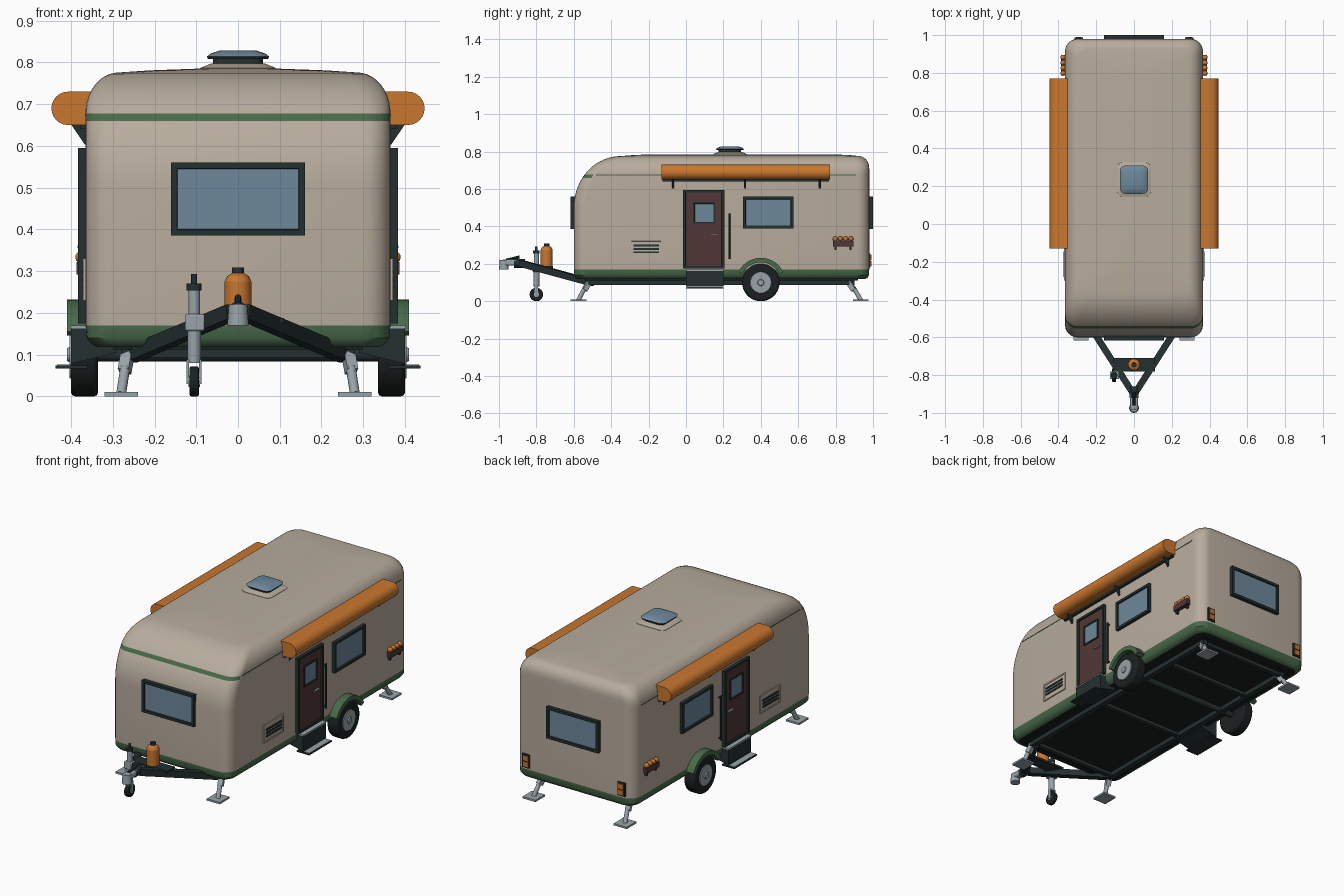
import bpy, bmesh, math
from mathutils import Vector, Matrix

if "Cube" in bpy.data.objects:
    bpy.data.objects.remove(bpy.data.objects["Cube"])


def material(name, r, g, b):
    m = bpy.data.materials.new(name)
    m.diffuse_color = [((c / 255 + 0.055) / 1.055) ** 2.4 for c in (r, g, b)] + [1]
    m.use_nodes = True
    m.node_tree.nodes["Principled BSDF"].inputs["Base Color"].default_value = m.diffuse_color
    return m


BEIGE = material("beige shell", 184, 172, 157)
GREEN = material("green trim", 72, 106, 74)
DARK = material("dark frame", 36, 48, 48)
GLASS = material("blue glass", 110, 136, 155)
ORANGE = material("orange", 202, 119, 46)
MAROON = material("maroon", 82, 54, 54)
GREY = material("light grey metal", 152, 163, 168)
TYRE = material("black rubber", 27, 32, 32)


def finish(bm, name, mats, mirror=False, bevel=0, segs=2):
    """Turn a bmesh in world coordinates into an object, optionally mirrored in x."""
    bmesh.ops.recalc_face_normals(bm, faces=bm.faces)
    me = bpy.data.meshes.new(name)
    bm.to_mesh(me)
    bm.free()
    ob = bpy.data.objects.new(name, me)
    bpy.context.collection.objects.link(ob)
    for m in (mats if isinstance(mats, (list, tuple)) else [mats]):
        me.materials.append(m)
    if bevel:
        mod = ob.modifiers.new("bevel", "BEVEL")
        mod.width, mod.segments = bevel, segs
    if mirror:
        ob.modifiers.new("mirror", "MIRROR").use_mirror_merge = False
    return ob


def cube(bm, xs, ys, zs):
    lo, hi = Vector((xs[0], ys[0], zs[0])), Vector((xs[1], ys[1], zs[1]))
    mat = Matrix.Translation((lo + hi) / 2) @ Matrix.Diagonal((*(hi - lo), 1))
    bmesh.ops.create_cube(bm, size=1, matrix=mat)


def box(name, xs, ys, zs, mat, mirror=False, bevel=0, segs=2):
    bm = bmesh.new()
    cube(bm, xs, ys, zs)
    return finish(bm, name, mat, mirror, bevel, segs)


def panel(name, xs, ys, zs, facing, frame, fill, inset, depth, mirror=False):
    """Framed plate: the outward face is inset, sunk and given the fill colour."""
    bm = bmesh.new()
    cube(bm, xs, ys, zs)
    bm.normal_update()
    f = max(bm.faces, key=lambda f: f.normal.dot(Vector(facing)))
    bmesh.ops.inset_region(bm, faces=[f], thickness=inset)
    bmesh.ops.inset_region(bm, faces=[f], thickness=0.002, depth=-depth)
    f.material_index = 1
    return finish(bm, name, [frame, fill], mirror)


def rod(name, p0, p1, r0, mat, r1=None, sides=20, mirror=False, bevel=0):
    """Round rod or cone; four sides give a square beam."""
    p0, p1 = Vector(p0), Vector(p1)
    d = p1 - p0
    mtx = Matrix.Translation((p0 + p1) / 2) @ d.to_track_quat("Z", "Y").to_matrix().to_4x4()
    if sides == 4:
        mtx = mtx @ Matrix.Rotation(math.pi / 4, 4, "Z")
    bm = bmesh.new()
    bmesh.ops.create_cone(bm, cap_ends=True, segments=sides, radius1=r0,
                          radius2=r0 if r1 is None else r1, depth=d.length, matrix=mtx)
    return finish(bm, name, mat, mirror, bevel)


def prism(name, pts, place, a, b, mat, mirror=False):
    """Extrude a 2D outline; place(u, v, w) gives the 3D point."""
    bm = bmesh.new()
    A, B = ([bm.verts.new(place(u, v, w)) for u, v in pts] for w in (a, b))
    bm.faces.new(A)
    bm.faces.new(B)
    for i in range(len(pts)):
        j = (i + 1) % len(pts)
        bm.faces.new((A[i], A[j], B[j], B[i]))
    return finish(bm, name, mat, mirror)


def rounded_plan(w, y0, y1, r, n=6):
    pts = []
    for k, (cx, cy) in enumerate([(w - r, y1 - r), (r - w, y1 - r), (r - w, y0 + r), (w - r, y0 + r)]):
        for i in range(n + 1):
            t = math.pi / 2 * (k + i / n)
            pts.append((cx + r * math.cos(t), cy + r * math.sin(t)))
    return pts


def loft(name, levels, mats, rule):
    """Stack of rounded rectangles (z, half width, y0, y1, radius)."""
    bm = bmesh.new()
    rings = [[bm.verts.new((x, y, z)) for x, y in rounded_plan(w, y0, y1, r)]
             for z, w, y0, y1, r in levels]
    for a, b in zip(rings, rings[1:]):
        for i in range(len(a)):
            j = (i + 1) % len(a)
            bm.faces.new((a[i], a[j], b[j], b[i]))
    bm.faces.new(rings[0])
    bm.faces.new(rings[-1])
    bm.normal_update()
    for f in bm.faces:
        f.material_index = rule(f.calc_center_median())
    return finish(bm, name, mats)


# Body shell: swept front, tight rear, green skirt and front stripe
def swell(z, z0, size):
    t = min(1, max(0, (z - z0) / (0.776 - z0)))
    return size * (1 - math.sqrt(1 - t * t))


levels = [(0.118, 0.335, -0.575, 0.955, 0.05), (0.125, 0.35, -0.59, 0.97, 0.06),
          (0.14, 0.362, -0.598, 0.978, 0.06)]
for z in (0.17, 0.3, 0.5, 0.53, 0.56, 0.59, 0.62, 0.645, 0.66, 0.678, 0.69, 0.705, 0.72,
          0.735, 0.748, 0.758, 0.766, 0.772, 0.775, 0.776):
    levels.append((z, 0.365 - swell(z, 0.68, 0.08), -0.6 + swell(z, 0.5, 0.25),
                   0.98 - swell(z, 0.71, 0.055), 0.065))
levels += [(0.781, 0.21, -0.29, 0.88, 0.06), (0.785, 0.1, -0.2, 0.8, 0.05)]


def shell_colour(c):
    if c.z < 0.119:
        return 2
    return 1 if c.z < 0.17 or (0.66 < c.z < 0.678 and c.y < -0.5) else 0


loft("body_shell", levels, [BEIGE, GREEN, TYRE], shell_colour)
box("side_stripe", (0.36, 0.3665), (-0.48, 0.91), (0.672, 0.677), GREEN, True)

# Roof vent
V = 0.235
loft("vent_base", [(0.775, 0.092, V - 0.092, V + 0.092, 0.03), (0.787, 0.09, V - 0.09, V + 0.09, 0.03),
                   (0.797, 0.065, V - 0.065, V + 0.065, 0.03)], [BEIGE], lambda c: 0)
loft("vent_neck", [(0.79, 0.06, V - 0.06, V + 0.06, 0.025), (0.812, 0.06, V - 0.06, V + 0.06, 0.025)],
     [DARK], lambda c: 0)
loft("vent_lid", [(0.808, 0.072, V - 0.072, V + 0.072, 0.03), (0.814, 0.075, V - 0.075, V + 0.075, 0.03),
                  (0.821, 0.066, V - 0.066, V + 0.066, 0.03), (0.828, 0.045, V - 0.045, V + 0.045, 0.025)],
     [DARK, GLASS], lambda c: int(c.z > 0.814))

# Windows
panel("front_window", (-0.16, 0.16), (-0.617, -0.56), (0.385, 0.56), (0, -1, 0), DARK, GLASS, 0.02, 0.008)
panel("rear_window", (-0.16, 0.16), (0.96, 1.0), (0.385, 0.56), (0, 1, 0), DARK, GLASS, 0.02, 0.008)
panel("side_window", (0.35, 0.382), (0.305, 0.575), (0.39, 0.56), (1, 0, 0), DARK, GLASS, 0.02, 0.008, True)

# Doors with window, handle and grab rail
panel("door", (0.35, 0.383), (-0.015, 0.205), (0.175, 0.595), (1, 0, 0), DARK, MAROON, 0.018, 0.008, True)
panel("door_window", (0.36, 0.381), (0.038, 0.155), (0.415, 0.53), (1, 0, 0), DARK, GLASS, 0.011, 0.003, True)
box("door_handle", (0.37, 0.385), (0.13, 0.17), (0.355, 0.362), GREY, True)
rod("grab_rail", (0.378, 0.232, 0.225), (0.378, 0.232, 0.47), 0.005, DARK, sides=8, mirror=True)
for z in (0.235, 0.46):
    rod("rail_mount", (0.36, 0.232, z), (0.38, 0.232, z), 0.005, DARK, sides=8, mirror=True)

# Entry steps
prism("step_box", [(0.40, 0.163), (0.36, 0.163), (0.29, 0.118), (0.29, 0.105), (0.40, 0.078)],
      lambda u, v, w: (u, w, v), 0.0, 0.2, DARK, True)
box("step_top_tread", (0.355, 0.402), (0, 0.2), (0.163, 0.17), GREY, True)
box("step_lower_tray", (0.36, 0.437), (0, 0.2), (0.067, 0.074), DARK, True)
box("step_lower_tread", (0.40, 0.434), (0.005, 0.195), (0.074, 0.077), GREY, True)

# Side service grille
panel("grille_frame", (0.355, 0.371), (-0.30, -0.125), (0.23, 0.33), (1, 0, 0), BEIGE, BEIGE, 0.012, 0.002, True)
for z in (0.262, 0.28, 0.298):
    box("grille_slot", (0.36, 0.373), (-0.28, -0.145), (z - 0.005, z + 0.005), DARK, True)

# Flower boxes
box("flower_box", (0.36, 0.387), (0.785, 0.895), (0.292, 0.322), MAROON, True)
for y in (0.80, 0.88):
    box("flower_box_bracket", (0.36, 0.38), (y - 0.005, y + 0.005), (0.275, 0.295), DARK, True)
for i in range(4):
    bm = bmesh.new()
    bmesh.ops.create_icosphere(bm, subdivisions=2, radius=0.014,
                               matrix=Matrix.Translation((0.376, 0.798 + 0.028 * i, 0.333)))
    finish(bm, "flower", ORANGE, True)
box("flower_leaves", (0.362, 0.385), (0.79, 0.89), (0.32, 0.33), GREEN, True)

# Rolled awnings: flat back, round front
arc = [(0.407 + 0.04 * math.cos(t), 0.69 + 0.04 * math.sin(t))
       for t in [math.pi * (i / 12 - 0.5) for i in range(13)]]
prism("awning", [(0.34, 0.65)] + arc + [(0.34, 0.73)], lambda u, v, w: (u, w, v), -0.13, 0.77, ORANGE, True)
box("awning_rail", (0.355, 0.378), (-0.125, 0.765), (0.64, 0.652), DARK, True)
for y in (-0.07, 0.315, 0.715):
    prism("awning_bracket", [(0.36, 0.652), (0.40, 0.652), (0.367, 0.603), (0.36, 0.603)],
          lambda u, v, w: (u, w, v), y - 0.006, y + 0.006, DARK, True)

# Wheels and mudguards
C = (0.40, 0.10)
rod("tyre", (0.335, *C), (0.40, *C), 0.1, TYRE, sides=40, mirror=True, bevel=0.01)
rod("wheel_hub", (0.39, *C), (0.404, *C), 0.062, GREY, r1=0.056, sides=32, mirror=True)
rod("hub_cap", (0.40, *C), (0.41, *C), 0.02, GREY, r1=0.015, mirror=True)
angles = [math.radians(25 + 130 * i / 20) for i in range(21)]
ring = [(r, t) for r, ts in ((0.132, angles), (0.108, angles[::-1])) for t in ts]
prism("mudguard", [(C[0] + r * math.cos(t), C[1] + r * math.sin(t)) for r, t in ring],
      lambda u, v, w: (w, u, v), 0.34, 0.41, GREEN, True)

# Chassis
box("floor_pan", (-0.3, 0.3), (-0.54, 0.92), (0.112, 0.122), TYRE)
box("chassis_rail", (0.25, 0.28), (-0.53, 0.9), (0.088, 0.12), DARK, True)
for y in (-0.5, 0.05, 0.6, 0.88):
    box("cross_member", (-0.26, 0.26), (y - 0.012, y + 0.012), (0.093, 0.115), DARK)
rod("axle", (-0.34, *C), (0.34, *C), 0.016, DARK)

# Corner steadies
for y0, y1 in ((-0.51, -0.575), (0.86, 0.935)):
    m = (y0 + y1) / 2
    rod("steady_leg", (0.262, y0, 0.115), (0.272, m, 0.06), 0.019, GREY, sides=4, mirror=True)
    rod("steady_inner_leg", (0.27, m, 0.07), (0.28, y1, 0.006), 0.012, GREY, sides=12, mirror=True)
    box("steady_foot", (0.24, 0.32), (y1 - 0.042, y1 + 0.042), (0, 0.01), GREY, True)

# Drawbar, coupling and handle
rod("drawbar", (0.26, -0.50, 0.098), (0.012, -0.885, 0.203), 0.025, DARK, sides=4, mirror=True)
rod("coupling_neck", (0, -0.86, 0.203), (0, -0.92, 0.203), 0.024, DARK)
box("coupling_body", (-0.02, 0.02), (-0.985, -0.9), (0.19, 0.222), GREY, bevel=0.008)
rod("coupling_head", (0, -0.974, 0.17), (0, -0.974, 0.22), 0.026, GREY, r1=0.022)
rod("coupling_lever", (0, -0.96, 0.22), (0, -0.89, 0.237), 0.008, DARK, sides=8)

# Gas bottle on its tray
B = -0.745
box("bottle_tray", (-0.11, 0.11), (B - 0.035, B + 0.035), (0.176, 0.188), DARK)
rod("gas_bottle", (0, B, 0.186), (0, B, 0.275), 0.032, ORANGE, sides=28)
rod("bottle_shoulder", (0, B, 0.275), (0, B, 0.288), 0.032, ORANGE, r1=0.026, sides=28)
rod("bottle_dome", (0, B, 0.288), (0, B, 0.296), 0.026, ORANGE, r1=0.014, sides=28)
rod("bottle_valve", (0, B, 0.293), (0, B, 0.309), 0.014, DARK)

# Jockey wheel
X, Y = -0.105, -0.8
rod("jockey_wheel", (X - 0.011, Y, 0.036), (X + 0.011, Y, 0.036), 0.036, TYRE, sides=28, bevel=0.004)
rod("jockey_hub", (X - 0.014, Y, 0.036), (X + 0.014, Y, 0.036), 0.014, GREY)
for s in (-1, 1):
    box("jockey_fork", (X + s * 0.015 - 0.003, X + s * 0.015 + 0.003), (Y - 0.01, Y + 0.01), (0.03, 0.088), GREY)
rod("jockey_inner_tube", (X, Y, 0.08), (X, Y, 0.17), 0.016, GREY)
rod("jockey_tube", (X, Y, 0.15), (X, Y, 0.257), 0.014, GREY)
box("jockey_clamp", (X - 0.022, X + 0.025), (Y - 0.02, Y + 0.02), (0.157, 0.197), GREY, bevel=0.004)
box("jockey_clamp_arm", (X, -0.05), (Y - 0.012, Y + 0.012), (0.168, 0.186), DARK)
rod("jockey_cap", (X, Y, 0.254), (X, Y, 0.27), 0.018, DARK)
rod("jockey_crank", (X, Y, 0.268), (X, Y, 0.293), 0.007, DARK, sides=12)

# Tail lights
box("tail_light_frame", (0.27, 0.315), (0.965, 0.987), (0.18, 0.255), DARK, True)
for z in (0.201, 0.234):
    box("tail_light_lens", (0.277, 0.308), (0.98, 0.991), (z - 0.013, z + 0.013), ORANGE, True)

# Smooth shading with sharp edges kept
for ob in bpy.data.objects:
    ob.select_set(True)
bpy.context.view_layer.objects.active = bpy.data.objects["body_shell"]
bpy.ops.object.shade_smooth_by_angle(angle=math.radians(35))
